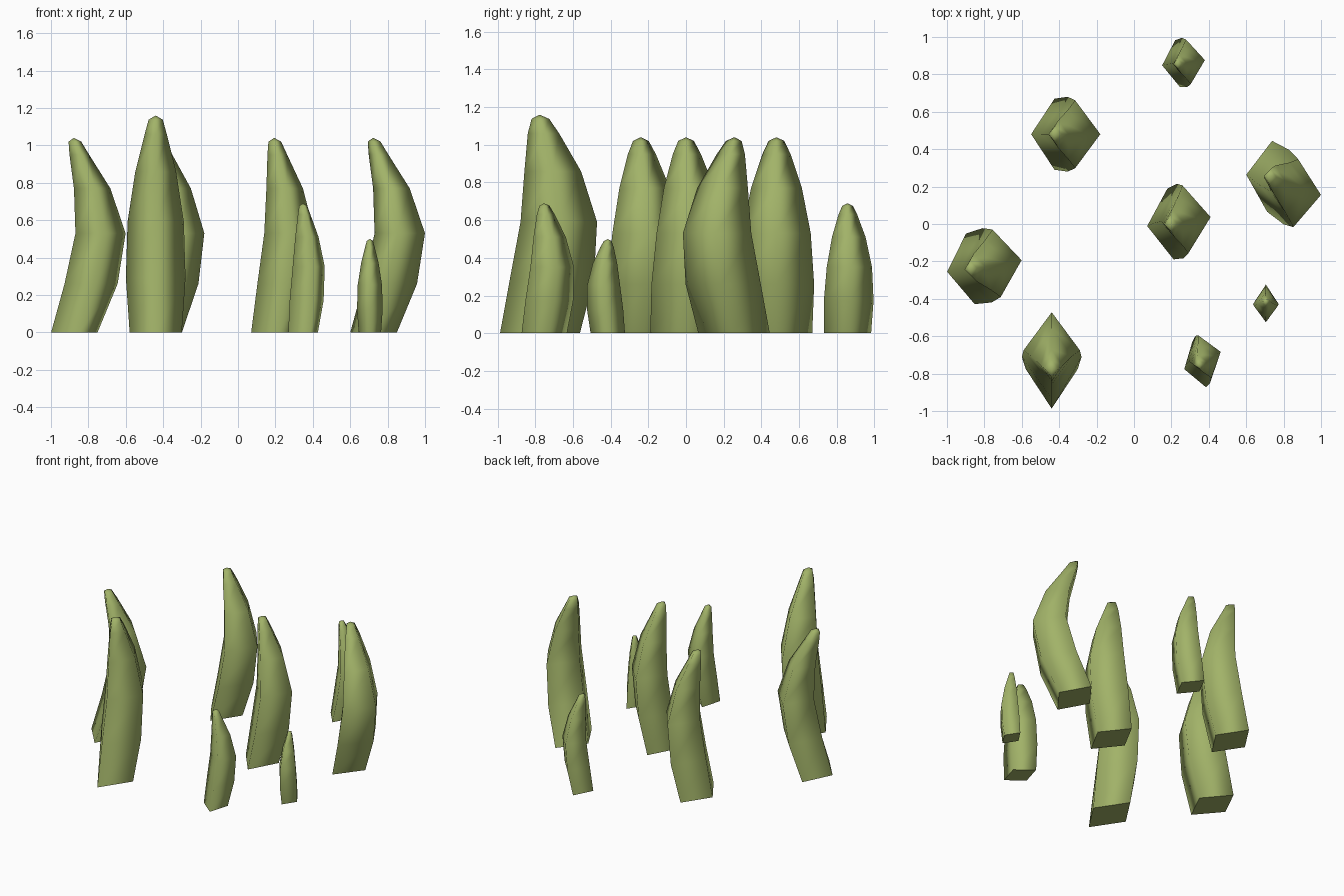
import bpy, bmesh, math

if "Cube" in bpy.data.objects:
    bpy.data.objects.remove(bpy.data.objects["Cube"])

green = bpy.data.materials.new("leaf_green")
green.diffuse_color = (0.36, 0.45, 0.14, 1)
green.use_nodes = True
green.node_tree.nodes["Principled BSDF"].inputs["Base Color"].default_value = green.diffuse_color

# Shared blade profile: height, half width x, half width y, share of the bend
RINGS = [(0.00, 0.125, 0.19, 0.0),
         (0.26, 0.143, 0.20, 0.64),
         (0.53, 0.135, 0.182, 1.0),
         (0.77, 0.098, 0.135, 0.68),
         (0.95, 0.053, 0.075, 0.19),
         (1.02, 0.034, 0.042, 0.02)]
TIP = 1.04


def blade(name, base, bend, scale, turn):
    """Diamond-section blade that bows out along bend and curls back to a tip."""
    bm = bmesh.new()
    c, s = math.cos(math.radians(turn)), math.sin(math.radians(turn))
    rings = []
    for z, hx, hy, k in RINGS:
        ring = []
        for px, py in ((hx, 0), (0, hy), (-hx, 0), (0, -hy)):
            px, py = px * scale, py * scale
            ring.append(bm.verts.new((base[0] + bend[0] * k + px * c - py * s,
                                      base[1] + bend[1] * k + px * s + py * c,
                                      z * scale)))
        rings.append(ring)
    tip = bm.verts.new((base[0] - bend[0] * 0.02, base[1] - bend[1] * 0.02, TIP * scale))
    for lo, hi in zip(rings, rings[1:]):
        for i in range(4):
            j = (i + 1) % 4
            bm.faces.new((lo[i], lo[j], hi[j], hi[i]))
    for i in range(4):
        bm.faces.new((rings[-1][i], rings[-1][(i + 1) % 4], tip))
    for f in bm.faces:
        f.smooth = True
    # flat base with a crisp rim
    bottom = bm.faces.new(rings[0][::-1])
    for e in bottom.edges:
        e.smooth = False
    mesh = bpy.data.meshes.new(name)
    bm.to_mesh(mesh)
    bm.free()
    mesh.materials.append(green)
    ob = bpy.data.objects.new(name, mesh)
    bpy.context.collection.objects.link(ob)


# name, base centre, bend, scale, turn in degrees
BLADES = [("left_blade", (-0.875, -0.24), (0.14, 0.03), 1.0, 7),
          ("back_left_blade", (-0.425, 0.48), (0.11, 0.0), 1.0, 0),
          ("tall_front_blade", (-0.44, -0.775), (0.0, 0.10), 1.115, 0),
          ("centre_blade", (0.195, 0.0), (0.08, 0.025), 1.0, 5),
          ("right_blade", (0.725, 0.255), (0.14, -0.09), 1.0, -4),
          ("small_back_blade", (0.233, 0.857), (0.057, 0.01), 0.663, 6),
          ("small_front_blade", (0.348, -0.752), (0.03, 0.042), 0.663, 17),
          ("tiny_blade", (0.705, -0.415), (0.0, -0.022), 0.48, 0)]
for b in BLADES:
    blade(*b)
